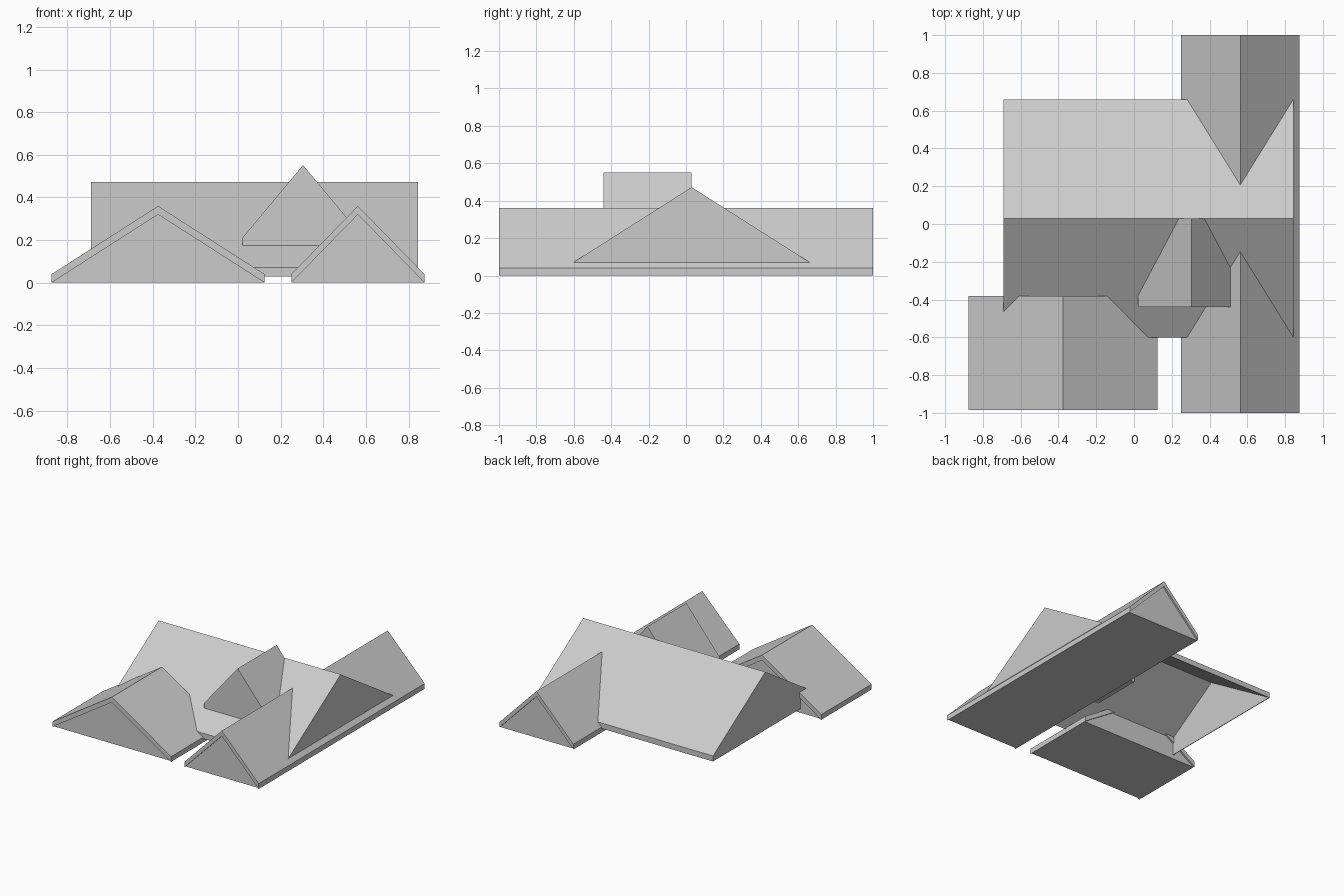
import bpy
import bmesh

cube = bpy.data.objects.get("Cube")
if cube:
    bpy.data.objects.remove(cube, do_unlink=True)

# Single plain grey
GREY = (0.6, 0.6, 0.6, 1.0)
grey = bpy.data.materials.new("roof grey")
grey.use_nodes = True
grey.diffuse_color = GREY
grey.node_tree.nodes["Principled BSDF"].inputs["Base Color"].default_value = GREY


def extrude_profile(name, profile, axis, start, end):
    """Closed prism: (across, height) profile swept along x or y."""
    bm = bmesh.new()
    place = (lambda a, z: (start, a, z)) if axis == "x" else (lambda a, z: (a, start, z))
    face = bm.faces.new([bm.verts.new(place(a, z)) for a, z in profile])
    swept = bmesh.ops.extrude_face_region(bm, geom=[face], use_keep_orig=True)
    verts = [g for g in swept["geom"] if isinstance(g, bmesh.types.BMVert)]
    length = end - start
    bmesh.ops.translate(bm, verts=verts, vec=(length, 0, 0) if axis == "x" else (0, length, 0))
    bmesh.ops.recalc_face_normals(bm, faces=bm.faces)
    mesh = bpy.data.meshes.new(name)
    bm.to_mesh(mesh)
    bm.free()
    mesh.materials.append(grey)
    obj = bpy.data.objects.new(name, mesh)
    bpy.context.collection.objects.link(obj)
    return obj


def profiles(low, high, base, eave, ridge):
    """Roof slab chevron, the triangle under it, and the full outline."""
    mid = (low + high) / 2
    outer = [(low, base), (low, eave), (mid, ridge), (high, eave), (high, base)]
    inner = (mid, ridge - (eave - base))
    return outer + [inner], [(low, base), inner, (high, base)], outer


# Wings: roof slab with a slightly recessed gable body beneath
RECESS = 0.012
for name, low, high, start, end in (
    ("long_wing", 0.25, 0.875, -1.0, 1.0),
    ("short_wing", -0.875, 0.125, -0.985, -0.38),
):
    slab, body, _ = profiles(low, high, 0.0, 0.04, 0.36)
    extrude_profile(name + "_roof", slab, "y", start, end)
    extrude_profile(name + "_gable_body", body, "y", start + RECESS, end - RECESS)

# Main roof: hollow underneath, with flush gable walls at both ends
LEFT, RIGHT, WALL = -0.69, 0.845, 0.005
slab, gable, _ = profiles(-0.6, 0.66, 0.03, 0.072, 0.472)
extrude_profile("main_roof", slab, "x", LEFT, RIGHT)
extrude_profile("main_gable_right", gable, "x", LEFT, LEFT + WALL)
extrude_profile("main_gable_left", gable, "x", RIGHT - WALL, RIGHT)

# Steep dormer, ending at the main ridge
_, _, outline = profiles(0.02, 0.59, 0.175, 0.21, 0.552)
extrude_profile("dormer", outline, "y", -0.44, 0.03)
